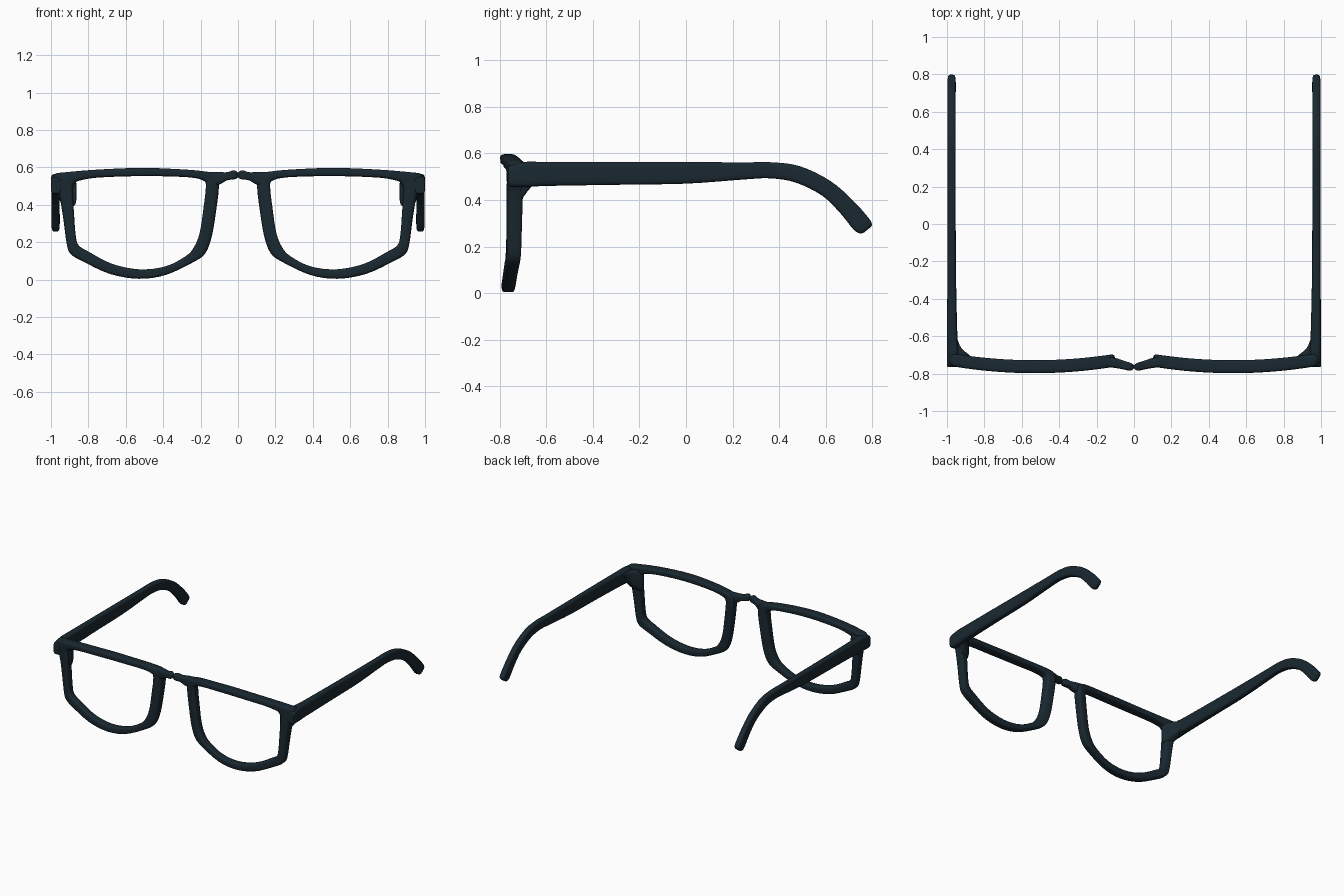
import bpy, bmesh, math

if "Cube" in bpy.data.objects:
    bpy.data.objects.remove(bpy.data.objects["Cube"])

mat = bpy.data.materials.new("dark_frame")
mat.diffuse_color = (0.010, 0.021, 0.030, 1)
mat.use_nodes = True
mat.node_tree.nodes["Principled BSDF"].inputs["Base Color"].default_value = mat.diffuse_color


def smooth_rows(rows, closed, steps):
    """Catmull-Rom interpolation of section parameters."""
    n, out = len(rows), []
    for i in range(n if closed else n - 1):
        pick = [rows[j % n] if closed else rows[max(0, min(n - 1, j))]
                for j in range(i - 1, i + 3)]
        for k in range(steps):
            t = k / steps
            out.append([0.5 * (2 * b + (c - a) * t + (2 * a - 5 * b + 4 * c - d) * t * t
                               + (3 * b - a - 3 * c + d) * t ** 3)
                        for a, b, c, d in zip(*pick)])
    if not closed:
        out.append(list(rows[-1]))
    return out


def section(sides=20, power=0.5):
    """Rounded square in the range -1..1."""
    pts = []
    for i in range(sides):
        a = 2 * math.pi * (i + 0.5) / sides
        c, s = math.cos(a), math.sin(a)
        pts.append((math.copysign(abs(c) ** power, c), math.copysign(abs(s) ** power, s)))
    return pts


def loft(name, rows, place, closed=False, steps=4):
    """Skin rounded sections; place(row, s, t) gives the 3D point. Mirrored in x."""
    bm = bmesh.new()
    rings = [[bm.verts.new(place(r, s, t)) for s, t in section()]
             for r in smooth_rows(rows, closed, steps)]
    n = len(rings[0])
    for i in range(len(rings) if closed else len(rings) - 1):
        a, b = rings[i], rings[(i + 1) % len(rings)]
        for j in range(n):
            bm.faces.new((a[j], a[(j + 1) % n], b[(j + 1) % n], b[j]))
    if not closed:
        bm.faces.new(rings[0])
        bm.faces.new(rings[-1])
    bmesh.ops.recalc_face_normals(bm, faces=bm.faces)
    me = bpy.data.meshes.new(name)
    bm.to_mesh(me)
    bm.free()
    me.materials.append(mat)
    ob = bpy.data.objects.new(name, me)
    bpy.context.collection.objects.link(ob)
    mod = ob.modifiers.new("mirror", 'MIRROR')
    mod.use_mirror_merge = False
    bpy.ops.object.select_all(action='DESELECT')
    ob.select_set(True)
    bpy.context.view_layer.objects.active = ob
    bpy.ops.object.shade_smooth_by_angle(angle=math.radians(50))
    return ob


def mix(a, b, s):
    return a + (b - a) * (s + 1) / 2


# Lens rims with the flared outer corner: inner x, z and outer x, z
rim = [
    (.53, .553, .53, .597), (.75, .545, .75, .588), (.85, .528, .92, .574),
    (.872, .512, .982, .562), (.884, .490, .990, .510), (.883, .46, .957, .45),
    (.877, .36, .935, .33), (.868, .24, .915, .185), (.853, .185, .893, .135),
    (.80, .150, .83, .097), (.675, .085, .685, .030), (.53, .055, .53, .004),
    (.39, .070, .385, .025), (.28, .125, .235, .095), (.235, .175, .175, .140),
    (.205, .25, .140, .23), (.185, .38, .115, .38), (.172, .50, .102, .50),
    (.187, .53, .115, .56), (.25, .545, .19, .580), (.36, .551, .35, .592),
]


def place_rim(r, s, t):
    x, z = mix(r[0], r[2], s), mix(r[1], r[3], s)
    y = -.763 + .030 * ((x - .53) / .4) ** 2       # wrap of the front
    return x, y + t * (.028 + .007 * z / .6), z


loft("lens_rims", rim, place_rim, closed=True)

# Bridge halves that pinch together in the middle: x, top z, bottom z, y, half depth
bridge = [
    (0, .572, .548, -.763, .008), (.008, .579, .540, -.764, .016),
    (.025, .584, .535, -.762, .022), (.06, .574, .530, -.753, .024),
    (.10, .575, .508, -.743, .027), (.165, .576, .500, -.736, .027),
]
loft("nose_bridge", bridge, lambda r, s, t: (r[0], r[3] + t * r[4], mix(r[2], r[1], s)))

# Temple arms: top y, z, bottom y, z, inner x, outer x
temple = [
    (-.765, .535, -.765, .475, .955, .990), (-.757, .547, -.757, .458, .945, 1.0),
    (-.69, .564, -.69, .455, .938, 1.0), (-.60, .564, -.60, .460, .944, 1.0),
    (-.30, .564, -.30, .465, .951, .998), (.0, .563, .0, .470, .953, .997),
    (.25, .562, .25, .488, .953, .997), (.37, .562, .36, .493, .953, .997),
    (.49, .545, .47, .475, .953, .997), (.62, .482, .585, .418, .953, .997),
    (.72, .395, .665, .340, .953, .997), (.785, .322, .717, .275, .953, .997),
    (.798, .298, .745, .257, .956, .994), (.795, .285, .762, .259, .965, .985),
]
loft("temple_arms", temple,
     lambda r, s, t: (mix(r[4], r[5], t), mix(r[2], r[0], s), mix(r[3], r[1], s)))

# Hinge wedges behind the corners: y, top z, bottom z, inner x, outer x
hinge = [(-.74, .55, .39, .865, .945), (-.712, .55, .395, .868, .952),
         (-.665, .55, .455, .922, .975), (-.62, .545, .475, .942, .98)]
loft("hinge_wedges", hinge,
     lambda r, s, t: (mix(r[3], r[4], t), r[0], mix(r[2], r[1], s)), steps=3)
